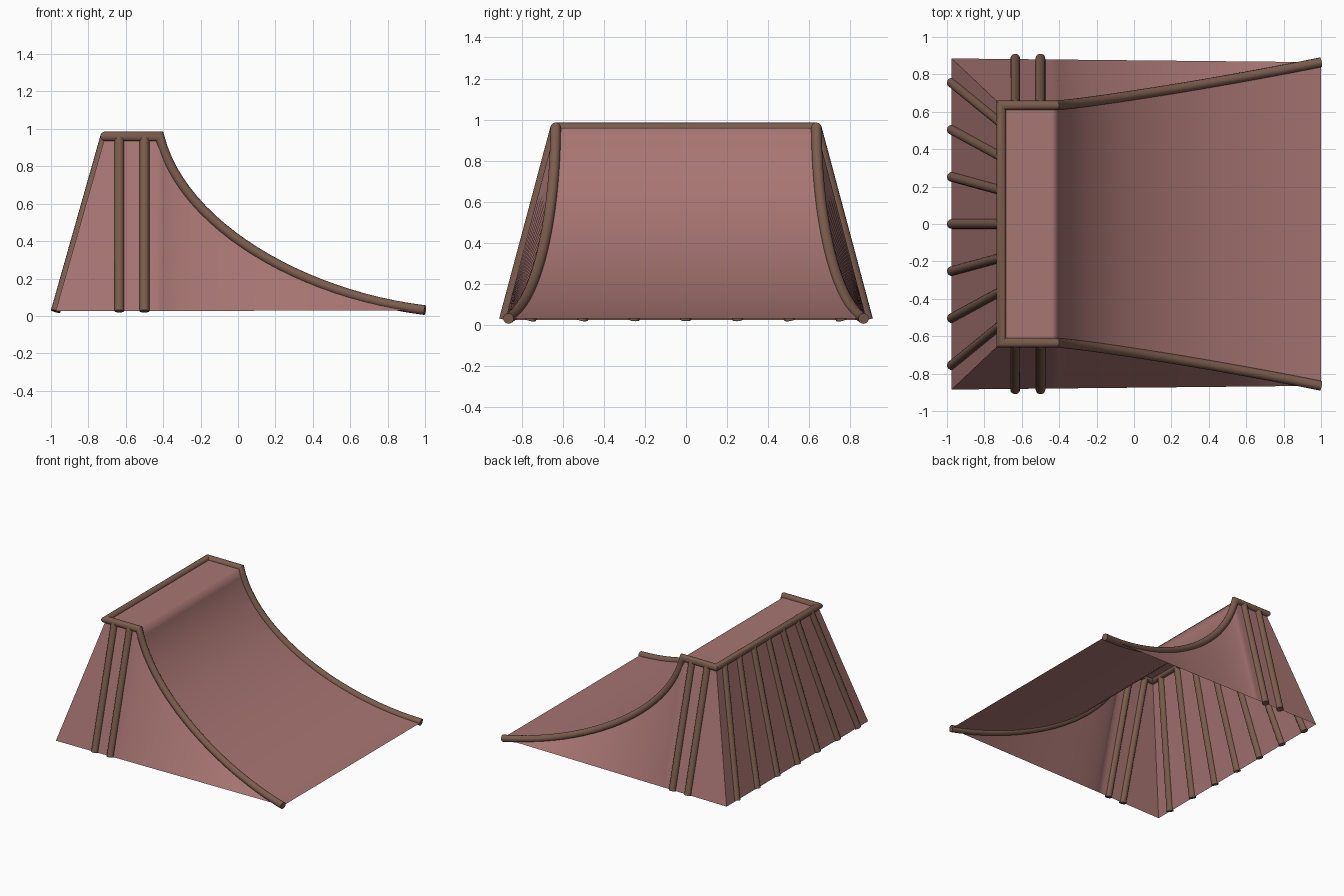
import bpy, bmesh, math
from mathutils import Vector

if "Cube" in bpy.data.objects:
    bpy.data.objects.remove(bpy.data.objects["Cube"])

def material(name, rgb):
    m = bpy.data.materials.new(name)
    m.diffuse_color = (*rgb, 1)
    m.use_nodes = True
    m.node_tree.nodes["Principled BSDF"].inputs["Base Color"].default_value = m.diffuse_color
    return m

CLOTH = material("cloth", (0.39, 0.18, 0.17))
WOOD = material("wood", (0.20, 0.107, 0.076))

def finish(bm, name, mat, smooth=True):
    bmesh.ops.recalc_face_normals(bm, faces=bm.faces)
    me = bpy.data.meshes.new(name)
    bm.to_mesh(me)
    bm.free()
    ob = bpy.data.objects.new(name, me)
    bpy.context.collection.objects.link(ob)
    me.materials.append(mat)
    bpy.ops.object.select_all(action='DESELECT')
    ob.select_set(True)
    bpy.context.view_layer.objects.active = ob
    if smooth:
        bpy.ops.object.shade_smooth_by_angle(angle=math.radians(smooth))
    return ob

def strip(name, row_a, row_b, smooth):
    """Sheet joining two rows of points."""
    bm = bmesh.new()
    a = [bm.verts.new(p) for p in row_a]
    b = [bm.verts.new(p) for p in row_b]
    for i in range(len(a) - 1):
        bm.faces.new((a[i], a[i + 1], b[i + 1], b[i]))
    return finish(bm, name, CLOTH, smooth)

def tube(name, path, r=0.026, n=14):
    """Round pole along a path with mitred corners."""
    pts = [Vector(p) for p in path]
    dirs = [(q - p).normalized() for p, q in zip(pts, pts[1:])]
    u = dirs[0].orthogonal().normalized()
    v = dirs[0].cross(u)
    bm = bmesh.new()
    ang = [2 * math.pi * k / n for k in range(n)]
    co = [pts[0] + r * (math.cos(t) * u + math.sin(t) * v) for t in ang]
    rings = [[bm.verts.new(c) for c in co]]
    for i, d in enumerate(dirs):
        nrm = d + dirs[i + 1] if i + 1 < len(dirs) else d
        co = [c + d * ((pts[i + 1] - c).dot(nrm) / d.dot(nrm)) for c in co]
        rings.append([bm.verts.new(c) for c in co])
    for a, b in zip(rings, rings[1:]):
        for k in range(n):
            j = (k + 1) % n
            bm.faces.new((a[k], a[j], b[j], b[k]))
    bm.faces.new(rings[0])
    bm.faces.new(rings[-1])
    return finish(bm, name, WOOD, 40)

# Key dimensions
TOP, LOW = 0.96, 0.025
BACK_TOP, BACK_LOW, LIP = -0.71, -0.975, -0.42
Y_TOP, Y_LOW = 0.635, 0.885

# Swept edge of the ramp, from lip to toe
ctrl = [Vector(p) for p in ((LIP, Y_TOP, TOP), (-0.30, 0.64, 0.48),
                            (0.35, 0.735, 0.11), (1.0, 0.865, 0.031))]
def bez(t):
    s = 1 - t
    return s**3 * ctrl[0] + 3*s*s*t * ctrl[1] + 3*s*t*t * ctrl[2] + t**3 * ctrl[3]
curve = [bez(i / 24) for i in range(25)]

def flip(points):
    return [Vector((p[0], -p[1], p[2])) for p in points]

# Cloth deck: flat platform and curved ramp
edge = [Vector((BACK_TOP, Y_TOP, TOP)), Vector((LIP - 0.02, Y_TOP, TOP))] + curve
strip("ramp_deck", edge, flip(edge), 85)

# Back wall
back = [Vector((BACK_TOP, Y_TOP, TOP)), Vector((BACK_LOW, Y_LOW, LOW))]
strip("back_wall", back, flip(back), False)

# Side walls hanging from the deck edge to the ground
ground = [Vector((BACK_LOW, Y_LOW, LOW))]
for p in edge[1:]:
    f = (p.x - BACK_LOW) / (1 - BACK_LOW)
    ground.append(Vector((p.x, Y_LOW - 0.02 * f, LOW + 0.005 * f)))
strip("left_side_wall", edge, ground, 30)
strip("right_side_wall", flip(edge), flip(ground), 30)

# Continuous rail around the ramp edges and platform
half = [Vector((BACK_TOP, Y_TOP, TOP))] + curve
tube("edge_rail", half[::-1] + flip(half))

# Side poles
for s, side in ((-1, "right"), (1, "left")):
    for i, x in enumerate((-0.635, -0.5)):
        tube(f"{side}_side_pole_{i + 1}", [(x, s * Y_TOP, TOP), (x, s * Y_LOW, LOW)])

# Fanned back poles
for k in range(-3, 4):
    tube(f"back_pole_{k + 4}", [(BACK_TOP, k * 0.18, TOP), (BACK_LOW, k * 0.252, LOW)])
